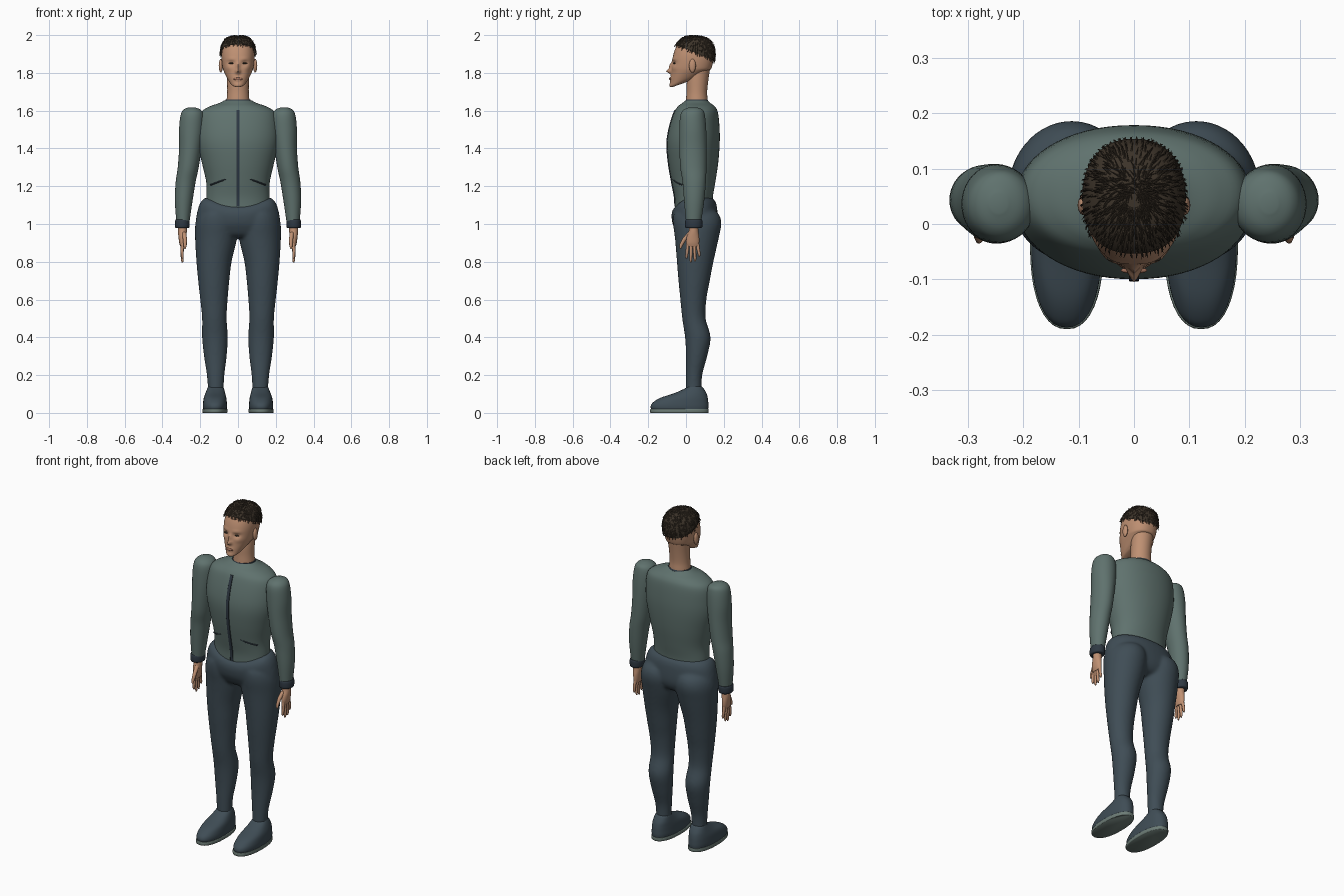
import bpy, bmesh, math, random
from mathutils import Vector, Matrix

if "Cube" in bpy.data.objects:
    bpy.data.objects.remove(bpy.data.objects["Cube"])
random.seed(4)


def material(name, *rgb):
    m = bpy.data.materials.new(name)
    m.use_nodes = True
    m.diffuse_color = (*rgb, 1)
    node = next(n for n in m.node_tree.nodes if n.type == 'BSDF_PRINCIPLED')
    node.inputs["Base Color"].default_value = (*rgb, 1)
    node.inputs["Roughness"].default_value = 0.8
    return m


JACKET = material("jacket green grey", .115, .168, .155)
NAVY = material("trouser navy grey", .05, .074, .092)
TRIM = material("trim dark navy", .028, .04, .055)
SOLE = material("sole grey green", .15, .2, .18)
SKIN = material("skin", .52, .28, .17)
LIP = material("lip", .37, .17, .11)
HAIR = material("hair dark brown", .045, .033, .022)


def finish(name, bm, mat):
    bmesh.ops.recalc_face_normals(bm, faces=bm.faces)
    me = bpy.data.meshes.new(name)
    bm.to_mesh(me)
    bm.free()
    me.materials.append(mat)
    ob = bpy.data.objects.new(name, me)
    bpy.context.collection.objects.link(ob)
    return ob


def sym(rows):
    return [(z, -w, w, a, b) for z, w, a, b in rows]


def smooth_rows(rows, steps):
    """Catmull-Rom interpolation between cross-section rows."""
    out = []
    for i in range(len(rows) - 1):
        quad = [rows[max(i - 1, 0)], rows[i], rows[i + 1], rows[min(i + 2, len(rows) - 1)]]
        for k in range(steps):
            t = k / steps
            out.append([b + .5 * t * (c - a + t * (2*a - 5*b + 4*c - d + t * (3*(b - c) + d - a)))
                        for a, b, c, d in zip(*quad)])
    return out + [list(rows[-1])]


def add_loft(bm, rows, side=1, seg=40, steps=5, power=2.0):
    """Skin superellipse sections given as (z, x0, x1, y0, y1)."""
    rings = []
    for z, x0, x1, y0, y1 in smooth_rows(rows, steps):
        ring = []
        for j in range(seg):
            a = math.tau * j / seg
            c, s = math.cos(a), math.sin(a)
            px = math.copysign(abs(c) ** (2 / power), c)
            py = math.copysign(abs(s) ** (2 / power), s)
            ring.append(bm.verts.new((side * ((x0 + x1) / 2 + px * (x1 - x0) / 2),
                                      (y0 + y1) / 2 + py * (y1 - y0) / 2, z)))
        rings.append(ring)
    for r, q in zip(rings, rings[1:]):
        for j in range(seg):
            k = (j + 1) % seg
            bm.faces.new((r[j], r[k], q[k], q[j]))
    bm.faces.new(rings[0])
    bm.faces.new(rings[-1])
    return [v for ring in rings for v in ring]


def loft(name, rows, mat, **kw):
    bm = bmesh.new()
    add_loft(bm, rows, **kw)
    return finish(name, bm, mat)


def ball(name, loc, scale, mat):
    bm = bmesh.new()
    bmesh.ops.create_uvsphere(bm, u_segments=20, v_segments=12, radius=1,
                              matrix=Matrix.Translation(loc) @ Matrix.Diagonal((*scale, 1)))
    return finish(name, bm, mat)


def tube(name, points, mat):
    """Tapered round tube through (x, y, z, radius) points."""
    cu = bpy.data.curves.new(name, 'CURVE')
    cu.dimensions, cu.bevel_depth, cu.bevel_resolution = '3D', 1, 3
    cu.use_fill_caps = True
    sp = cu.splines.new('POLY')
    sp.points.add(len(points) - 1)
    for p, (x, y, z, r) in zip(sp.points, points):
        p.co, p.radius = (x, y, z, 1), r
    cu.materials.append(mat)
    bpy.context.collection.objects.link(bpy.data.objects.new(name, cu))


def clamp(v):
    return max(0, min(1, v))


# Jacket body
torso = sym([(1.07, .17, -.058, .14), (1.14, .168, -.06, .142), (1.22, .168, -.075, .155),
             (1.32, .19, -.092, .17), (1.42, .212, -.1, .178), (1.5, .214, -.09, .178),
             (1.585, .2, -.065, .17), (1.62, .155, -.045, .155), (1.64, .1, -.02, .13),
             (1.655, .072, 0, .112)])
loft("jacket_body", torso, JACKET, seg=64, power=2.1)
loft("collar", sym([(1.635, .07, -.006, .118), (1.65, .07, -.004, .118), (1.658, .065, .0, .114)]), TRIM)

# Zip and pocket slits laid on the jacket front
fine = smooth_rows(torso, 5)
loft("zip", [(z, -.009, .009, a - .004, a + .004) for z, _, w, a, b in fine if 1.08 < z < 1.605],
     TRIM, steps=1, seg=16, power=6)


def jacket_front(x, z):
    _, _, w, a, b = min(fine, key=lambda r: abs(r[0] - z))
    return (a + b) / 2 - (b - a) / 2 * (1 - (abs(x) / w) ** 2.1) ** (1 / 2.1)


for side, label in ((1, "left"), (-1, "right")):
    slit = []
    for i in range(6):
        x = .065 + .016 * i
        slit.append((side * x, jacket_front(x, 1.22), 1.237 - .006 * i, .004))
    tube(label + "_pocket", slit, TRIM)

    # Sleeve, cuff
    loft(label + "_sleeve", [
        (1.01, .257, .326, .0, .08), (1.12, .241, .334, -.01, .096), (1.22, .225, .33, -.018, .105),
        (1.3, .208, .319, -.03, .108), (1.4, .193, .312, -.035, .109), (1.5, .18, .312, -.035, .107),
        (1.575, .18, .304, -.03, .1), (1.605, .198, .288, -.012, .088), (1.618, .23, .26, .02, .055)],
        JACKET, side=side)
    loft(label + "_cuff", [(.978, .262, .328, .002, .08), (.985, .257, .333, -.004, .086),
                           (1.015, .256, .333, -.004, .087), (1.024, .26, .329, .0, .083)], TRIM, side=side, steps=3)

    # Hand with four splayed fingers and a thumb
    loft(label + "_palm", [(.88, .281, .305, .004, .066), (.9, .277, .311, .0, .07), (.93, .274, .315, .004, .07),
                           (.96, .271, .318, .014, .066), (.99, .27, .318, .018, .064)], SKIN, side=side, seg=24)
    for i, length in enumerate((.078, .098, .092, .068)):
        y, spread = .01 + .0165 * i, (i - 1.2) * .006
        tube(f"{label}_finger_{i + 1}", [
            (side * .293, y, .9, .0095), (side * .296, y + spread * .5, .9 - length * .5, .0085),
            (side * .295, y + spread, .9 - length * .9, .0075),
            (side * .294, y + spread, .895 - length, .004)], SKIN)
    tube(label + "_thumb", [(side * .285, .02, .95, .012), (side * .281, -.008, .92, .011),
                            (side * .28, -.025, .89, .009), (side * .281, -.031, .87, .005)], SKIN)

    # Shoe and sole
    loft(label + "_shoe", [(.018, .06, .184, -.184, .117), (.035, .058, .186, -.187, .119),
                           (.055, .059, .185, -.175, .118), (.08, .062, .181, -.135, .115),
                           (.105, .068, .172, -.06, .108), (.13, .075, .162, -.005, .093),
                           (.14, .08, .157, .005, .084)], NAVY, side=side, power=2.3)
    loft(label + "_sole", [(0, .058, .186, -.187, .118), (.004, .055, .188, -.19, .12),
                           (.018, .055, .188, -.19, .12), (.021, .058, .186, -.187, .118)],
         SOLE, side=side, power=2.3, steps=2)
    ball(label + "_ear", (side * .091, .034, 1.838), (.011, .018, .036), SKIN)
    ball(label + "_eye", (side * .036, -.062, 1.851), (.013, .006, .004), HAIR)

# Trousers: pelvis and legs fused into one smooth skin
bm = bmesh.new()
pelvis = add_loft(bm, sym([(.93, .12, -.02, .1), (.95, .21, -.045, .145), (1.0, .225, -.068, .168),
                           (1.08, .212, -.077, .165), (1.12, .195, -.07, .155), (1.14, .172, -.05, .135)]), power=2.2)
for v in pelvis:  # waistline dips at the front
    v.co.z -= .045 * clamp(1 - (v.co.x / .18) ** 2) * clamp((.06 - v.co.y) / .1) * clamp((v.co.z - .98) / .12)
for side in (1, -1):
    add_loft(bm, [(.11, .077, .158, .0, .082), (.2, .072, .165, .0, .086), (.3, .06, .18, .0, .112),
                  (.4, .054, .19, -.005, .13), (.5, .06, .19, -.02, .104), (.6, .055, .2, -.03, .108),
                  (.7, .046, .211, -.04, .126), (.8, .034, .22, -.048, .145), (.92, .006, .227, -.058, .172),
                  (1.0, .0, .226, -.068, .187), (1.05, .01, .21, -.066, .175), (1.08, .03, .18, -.05, .14)],
             side=side)
trousers = finish("trousers", bm, NAVY)
fuse = trousers.modifiers.new("fuse", 'REMESH')
fuse.mode, fuse.voxel_size, fuse.use_smooth_shade = 'VOXEL', .009, True
relax = trousers.modifiers.new("relax", 'SMOOTH')
relax.factor, relax.iterations = .5, 4

# Neck
loft("neck", sym([(1.62, .064, -.002, .116), (1.66, .06, .0, .114), (1.7, .057, .003, .112),
                  (1.76, .058, .005, .118), (1.84, .062, .02, .13)]), SKIN)

# Head: lofted skull with the jaw tilted up and soft facial relief
skull = sym([(1.722, .02, -.07, .0), (1.728, .04, -.083, .06), (1.75, .056, -.082, .095), (1.8, .075, -.078, .125),
             (1.85, .085, -.074, .142), (1.9, .087, -.066, .147), (1.945, .078, -.048, .138),
             (1.975, .056, -.018, .11), (1.987, .03, .01, .076), (1.99, .006, .036, .048)])
RELIEF = [(0, 1.808, .012, .011, -.026), (0, 1.835, .009, .02, -.014), (.036, 1.852, .017, .011, .011),
          (.035, 1.873, .025, .008, -.004), (0, 1.768, .02, .01, -.007), (0, 1.738, .018, .011, -.005),
          (.05, 1.825, .018, .014, -.004)]
bm = bmesh.new()
for v in add_loft(bm, skull, seg=96, steps=6, power=2.3):
    x, y, z = v.co
    if y < 0:
        for gx, gz, sx, sz, dy in RELIEF:
            v.co.y += dy * math.exp(-((abs(x) - gx) / sx) ** 2 - ((z - gz) / sz) ** 2)
    v.co.z += .35 * (y + .08) * clamp((1.82 - z) / .09)
finish("head", bm, SKIN)
ball("lips", (0, -.084, 1.768), (.024, .006, .007), LIP)

# Hair: cap cut along a sloping hairline, with short strands combed away from the crown
bm = bmesh.new()
add_loft(bm, [(z + .006, x0 - .007, x1 + .007, a - .005, b + .007) for z, x0, x1, a, b in skull[3:]],
         seg=72, power=2.3)
bmesh.ops.bisect_plane(bm, geom=bm.verts[:] + bm.edges[:] + bm.faces[:], plane_co=(0, 0, 1.927),
                       plane_no=(0, .42, 1), clear_inner=True)
bmesh.ops.recalc_face_normals(bm, faces=bm.faces)
crown = Vector((0, .07, 2.0))
roots = [(f.calc_center_median(), f.normal.copy()) for f in bm.faces]
finish("hair_cap", bm, HAIR)
bm = bmesh.new()
for _ in range(1100):
    c, n = random.choice(roots)
    d = c - crown + Vector((random.uniform(-.02, .02), random.uniform(-.02, .02), 0))
    d = (d - n * d.dot(n)).normalized()
    across = d.cross(n) * .0018
    tip = c + d * random.uniform(.012, .022) + n * random.uniform(.001, .005)
    base = [bm.verts.new(p) for p in (c + across, c - across, c + n * .003 + d * .004)]
    top = bm.verts.new(tip)
    for i in range(3):
        bm.faces.new((base[i], base[(i + 1) % 3], top))
    bm.faces.new(base)
finish("hair_strands", bm, HAIR)

# Smooth shading, keeping hard rims sharp
for ob in bpy.context.collection.objects:
    if ob.type == 'MESH':
        ob.select_set(True)
        bpy.context.view_layer.objects.active = ob
bpy.ops.object.shade_smooth_by_angle(angle=math.radians(50))
